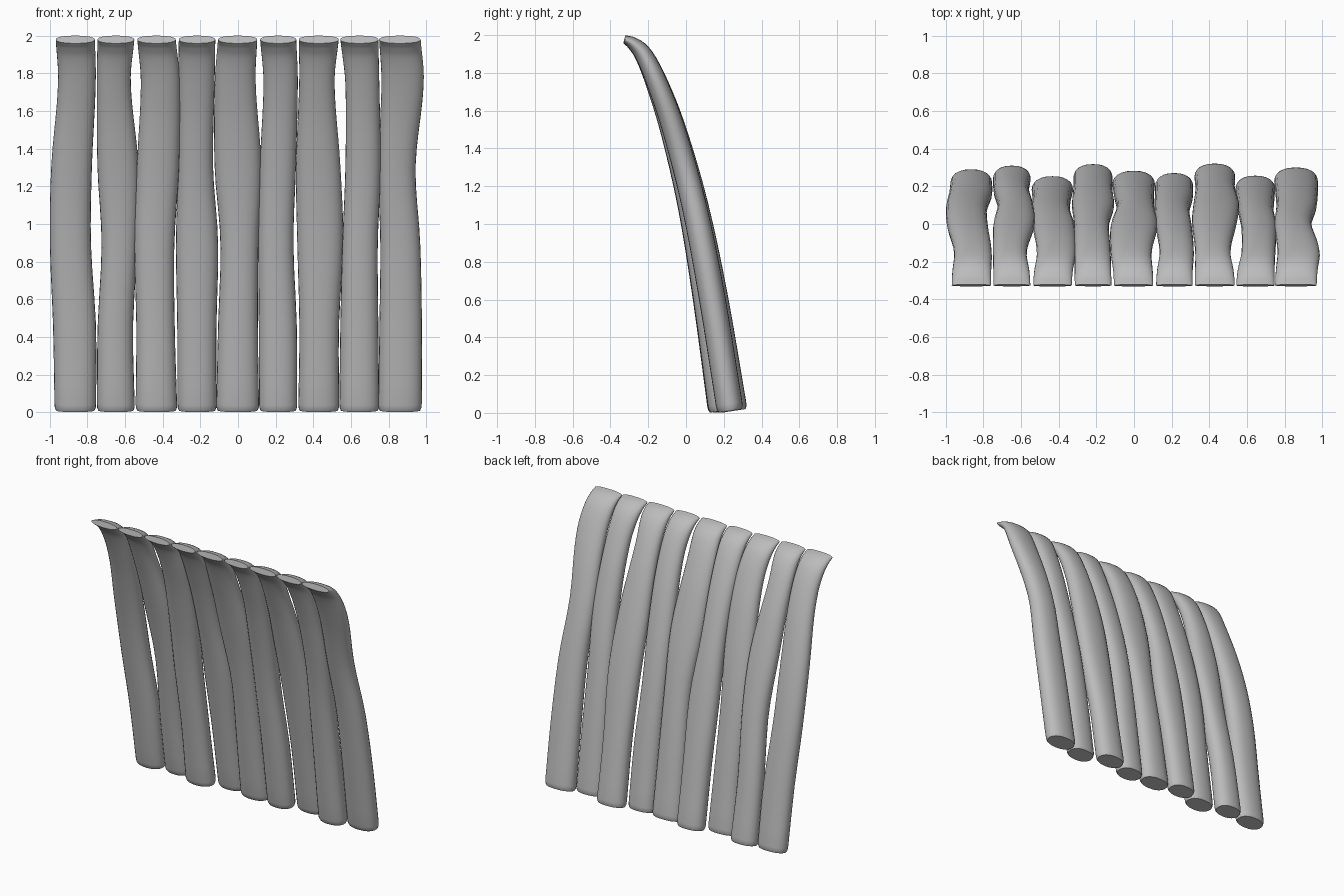
import bpy, bmesh, math
from mathutils import Vector

if "Cube" in bpy.data.objects:
    bpy.data.objects.remove(bpy.data.objects["Cube"])

grey = bpy.data.materials.new("mid grey")
grey.diffuse_color = (0.5, 0.5, 0.5, 1)
grey.use_nodes = True
grey.node_tree.nodes["Principled BSDF"].inputs["Base Color"].default_value = grey.diffuse_color

# Shared side path: depth y, height z, half thickness
PATH = [(-.326, 1.979, .021), (-.275, 1.951, .036), (-.22, 1.888, .047),
        (-.15, 1.735, .055), (-.065, 1.49, .061), (.037, 1.1, .066),
        (.128, .62, .070), (.222, .011, .071)]
# Heights at which each strand's sway and half width are given
KNOTS = [1.98, 1.75, 1.3, .9, .45, 0]
# Per strand: root depth shift, sways, half widths (hundredths of a unit)
STRANDS = [
    (0.2, (0, .8, -2.0, -2.6, -.4, 0), (10.4, 10.0, 10.8, 10.9, 11.4, 11.0)),
    (2.2, (0, -1.1, 1.1, 1.9, -.3, 0), (9.8, 9.0, 10.9, 9.5, 9.4, 10.1)),
    (-3.5, (0, 2.1, .8, -1.1, -.5, 0), (10.2, 10.4, 11.2, 10.6, 10.2, 11.1)),
    (3.0, (0, -.3, -.8, 0, -.1, 0), (9.7, 9.6, 9.3, 11.2, 10.4, 10.4)),
    (-0.6, (0, -1.3, .2, 1.0, .2, 0), (10.4, 10.9, 12.4, 10.1, 10.6, 11.4)),
    (-1.8, (0, 1.3, -.2, -1.2, -.2, 0), (9.6, 9.1, 9.6, 9.3, 10.1, 10.1)),
    (3.3, (0, -1.0, -.3, .8, .2, 0), (10.6, 9.4, 11.8, 12.2, 10.5, 10.9)),
    (-3.2, (0, 1.6, 2.0, .4, 0, 0), (10.1, 9.0, 9.4, 9.4, 10.1, 10.6)),
    (1.2, (0, 1.4, -1.6, .2, .4, 0), (11.0, 11.2, 9.9, 10.6, 11.3, 11.6)),
]
SIDES = 24


def spline(values, u):
    """Catmull-Rom through evenly indexed values."""
    i = min(int(u), len(values) - 2)
    f = u - i
    b, c = values[i], values[i + 1]
    a = values[i - 1] if i else 2 * b - c
    d = values[i + 2] if i + 2 < len(values) else 2 * c - b
    return b + .5 * f * (c - a + f * (2*a - 5*b + 4*c - d + f * (3*(b - c) + d - a)))


def at_height(values, z):
    for i in range(len(KNOTS) - 1):
        if z >= KNOTS[i + 1] or i == len(KNOTS) - 2:
            f = (KNOTS[i] - z) / (KNOTS[i] - KNOTS[i + 1])
            return spline(values, i + min(max(f, 0), 1)) / 100


def signed_pow(v, p):
    return math.copysign(abs(v) ** p, v)


def make_strand(index, shift, sway, widths):
    ys, zs, hs = zip(*PATH)
    last = len(PATH) - 1
    us = [k / 4 for k in range(last * 4)] + [last - .06, last - .025, last]
    squeeze = {len(us) - 2: .975, len(us) - 1: .86}   # rounded root edge
    bm = bmesh.new()
    rings = []
    for k, u in enumerate(us):
        y, z, h = (spline(v, u) for v in (ys, zs, hs))
        e = .01
        lo, hi = max(u - e, 0), min(u + e, last)
        t = Vector((spline(ys, hi) - spline(ys, lo), spline(zs, hi) - spline(zs, lo))).normalized()
        if u == 0:
            t = Vector((.97, -.24)).normalized()
        n = Vector((-t.y, t.x))
        x = (index - 4) * .2153 + at_height(sway, z) - .002
        w = at_height(widths, z)
        y += shift / 100 * (1 - z / 2)
        s = squeeze.get(k, 1)
        ring = []
        for j in range(SIDES):
            a = 2 * math.pi * j / SIDES
            cx = w * (1 - (1 - s) * .5) * signed_pow(math.cos(a), .85)
            cn = h * s * signed_pow(math.sin(a), .95)
            ring.append(bm.verts.new((x + cx, y + n.x * cn, z + n.y * cn)))
        rings.append(ring)
    for r0, r1 in zip(rings, rings[1:]):
        for j in range(SIDES):
            q = (j + 1) % SIDES
            bm.faces.new((r0[j], r0[q], r1[q], r1[j]))
    bm.faces.new(rings[0])
    bm.faces.new(rings[-1])
    bmesh.ops.recalc_face_normals(bm, faces=bm.faces)
    mesh = bpy.data.meshes.new("strand")
    bm.to_mesh(mesh)
    bm.free()
    mesh.materials.append(grey)
    ob = bpy.data.objects.new(f"strand_{index + 1}", mesh)
    bpy.context.collection.objects.link(ob)
    bpy.ops.object.select_all(action='DESELECT')
    ob.select_set(True)
    bpy.context.view_layer.objects.active = ob
    bpy.ops.object.shade_smooth_by_angle(angle=math.radians(50))


# Row of wavy tapering strands
for i, (shift, sway, widths) in enumerate(STRANDS):
    make_strand(i, shift, sway, widths)
